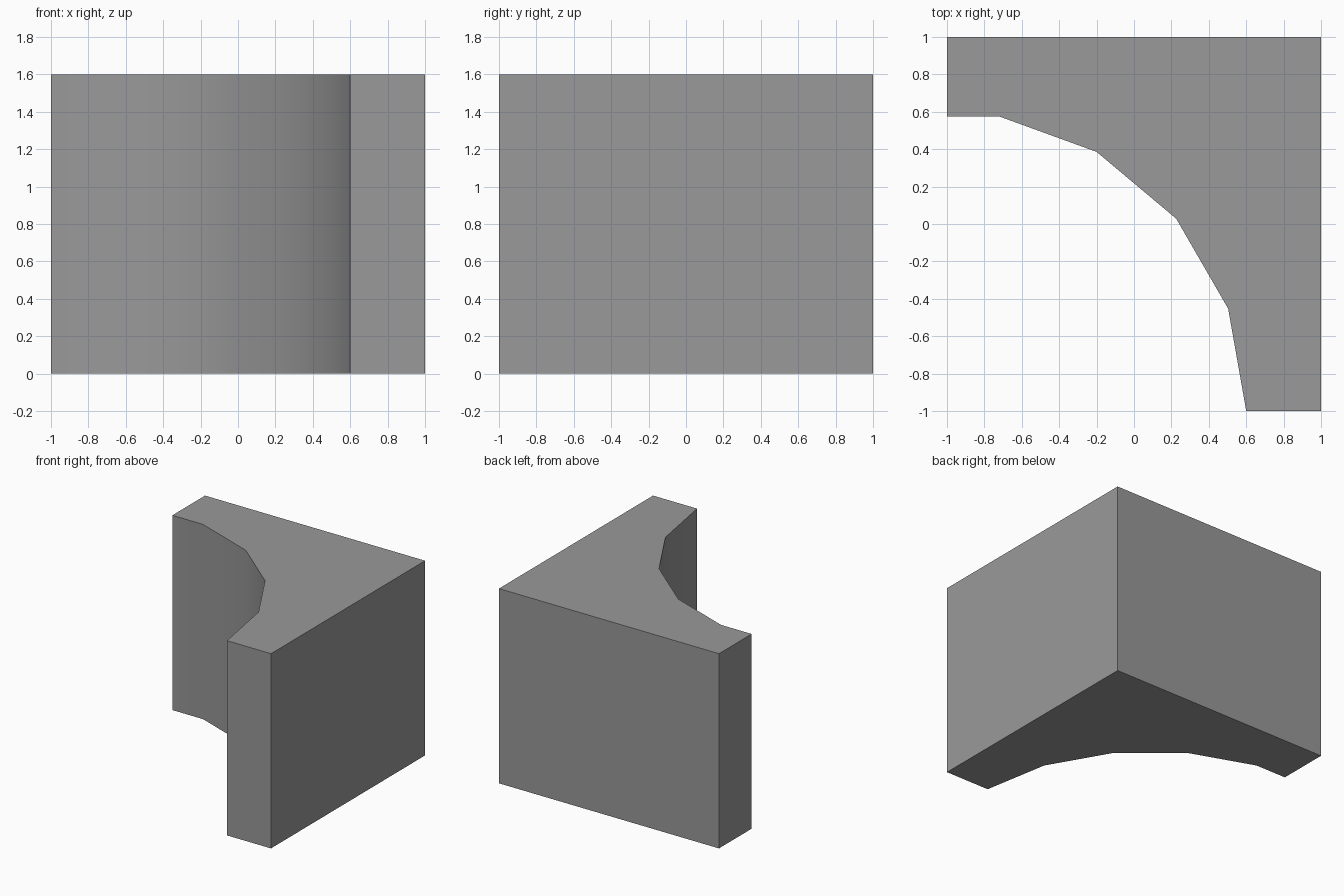
import bpy, bmesh, math

if "Cube" in bpy.data.objects:
    bpy.data.objects.remove(bpy.data.objects["Cube"])

# Flat grey material
grey = bpy.data.materials.new("grey")
grey.diffuse_color = (0.32, 0.32, 0.32, 1)
grey.use_nodes = True
grey.node_tree.nodes["Principled BSDF"].inputs["Base Color"].default_value = grey.diffuse_color

HEIGHT, RADIUS, STEPS = 1.6, 1.6, 5

# Plan outline: square block with a faceted quarter-circle cut from the front left
outline = [(-1, 1), (1, 1), (1, -1)][::-1]
arc = []
for i in range(STEPS):
    a = math.radians(20 * i)
    arc.append((-1 + RADIUS * math.cos(a), -1 + RADIUS * math.sin(a)))
arc.append((-1, arc[-1][1]))
outline = outline + [(-1, 1)] if outline[-1] != (-1, 1) else outline
outline = outline + arc[::-1]

# Extrude the outline upward
bm = bmesh.new()
base = bm.faces.new([bm.verts.new((x, y, 0)) for x, y in outline])
result = bmesh.ops.extrude_face_region(bm, geom=[base], use_keep_orig=True)
top = [v for v in result["geom"] if isinstance(v, bmesh.types.BMVert)]
bmesh.ops.translate(bm, verts=top, vec=(0, 0, HEIGHT))
bmesh.ops.recalc_face_normals(bm, faces=bm.faces)
mesh = bpy.data.meshes.new("curved_corner_block")
bm.to_mesh(mesh)
bm.free()
mesh.materials.append(grey)
block = bpy.data.objects.new("curved_corner_block", mesh)
bpy.context.collection.objects.link(block)

# Smooth the curved wall, keep the corners sharp
bpy.context.view_layer.objects.active = block
block.select_set(True)
bpy.ops.object.shade_smooth_by_angle(angle=math.radians(30))
